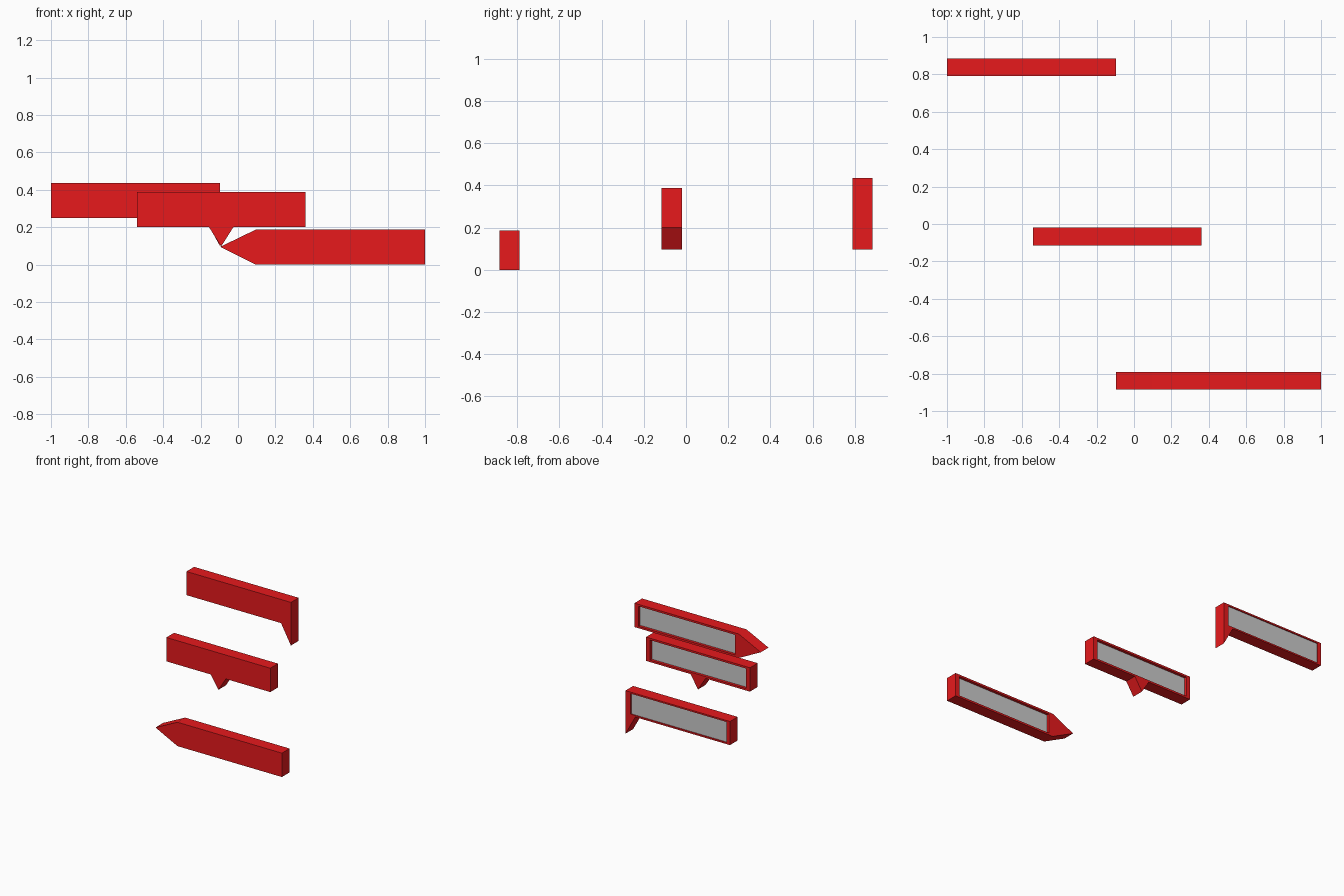
import bpy, bmesh

if "Cube" in bpy.data.objects:
    bpy.data.objects.remove(bpy.data.objects["Cube"])

red = bpy.data.materials.new("red")
red.diffuse_color = (0.8, 0.01, 0.012, 1)
red.use_nodes = True
red.node_tree.nodes["Principled BSDF"].inputs["Base Color"].default_value = red.diffuse_color


def box(name, x0, x1, y0, y1, z0, z1):
    return prism(name, [(x0, z0), (x1, z0), (x1, z1), (x0, z1)], y0, y1)


def prism(name, profile, y0, y1):
    """Extrude an x/z outline from y0 to y1."""
    bm = bmesh.new()
    face = bm.faces.new([bm.verts.new((x, y0, z)) for x, z in profile])
    ext = bmesh.ops.extrude_face_region(bm, geom=[face])
    verts = [g for g in ext["geom"] if isinstance(g, bmesh.types.BMVert)]
    bmesh.ops.translate(bm, vec=(0, y1 - y0, 0), verts=verts)
    bmesh.ops.recalc_face_normals(bm, faces=bm.faces)
    mesh = bpy.data.meshes.new(name)
    bm.to_mesh(mesh)
    bm.free()
    obj = bpy.data.objects.new(name, mesh)
    bpy.context.collection.objects.link(obj)
    return obj


def label(name, profile, y0, y1, panel, depth):
    """Red pointed label with a grey panel recessed into its back."""
    body = prism(name + "_body", profile, y0, y1)
    body.data.materials.append(red)
    x0, x1, z0, z1 = panel
    cutter = box(name + "_cutter", x0, x1, y1 - depth, y1 + 0.05, z0, z1)
    cutter.data.materials.append(red)
    cutter.hide_render = True
    cutter.display_type = 'WIRE'
    mod = body.modifiers.new("recess", 'BOOLEAN')
    mod.operation = 'DIFFERENCE'
    mod.solver = 'EXACT'
    mod.object = cutter
    # apply the recess, then drop the helper
    bpy.context.view_layer.objects.active = body
    bpy.ops.object.modifier_apply(modifier=mod.name)
    bpy.data.objects.remove(cutter)
    # grey back panel
    box(name + "_back_panel", x0, x1, y1 - depth - 0.004, y1 - depth + 0.004, z0, z1)


# label pointing left
label("left_pointer_label",
      [(-0.095, 0.095), (0.095, 0), (1, 0), (1, 0.187), (0.095, 0.187)],
      -0.885, -0.79, (0.13, 0.965, 0.015, 0.172), 0.025)

# label pointing down from the middle
label("middle_pointer_label",
      [(-0.54, 0.2), (-0.155, 0.2), (-0.09, 0.097), (-0.025, 0.2),
       (0.36, 0.2), (0.36, 0.387), (-0.54, 0.387)],
      -0.115, -0.02, (-0.505, 0.325, 0.215, 0.372), 0.025)

# label pointing down from its right end
label("corner_pointer_label",
      [(-1, 0.25), (-0.18, 0.25), (-0.095, 0.097), (-0.095, 0.435), (-1, 0.435)],
      0.79, 0.885, (-0.97, -0.14, 0.262, 0.423), 0.012)
